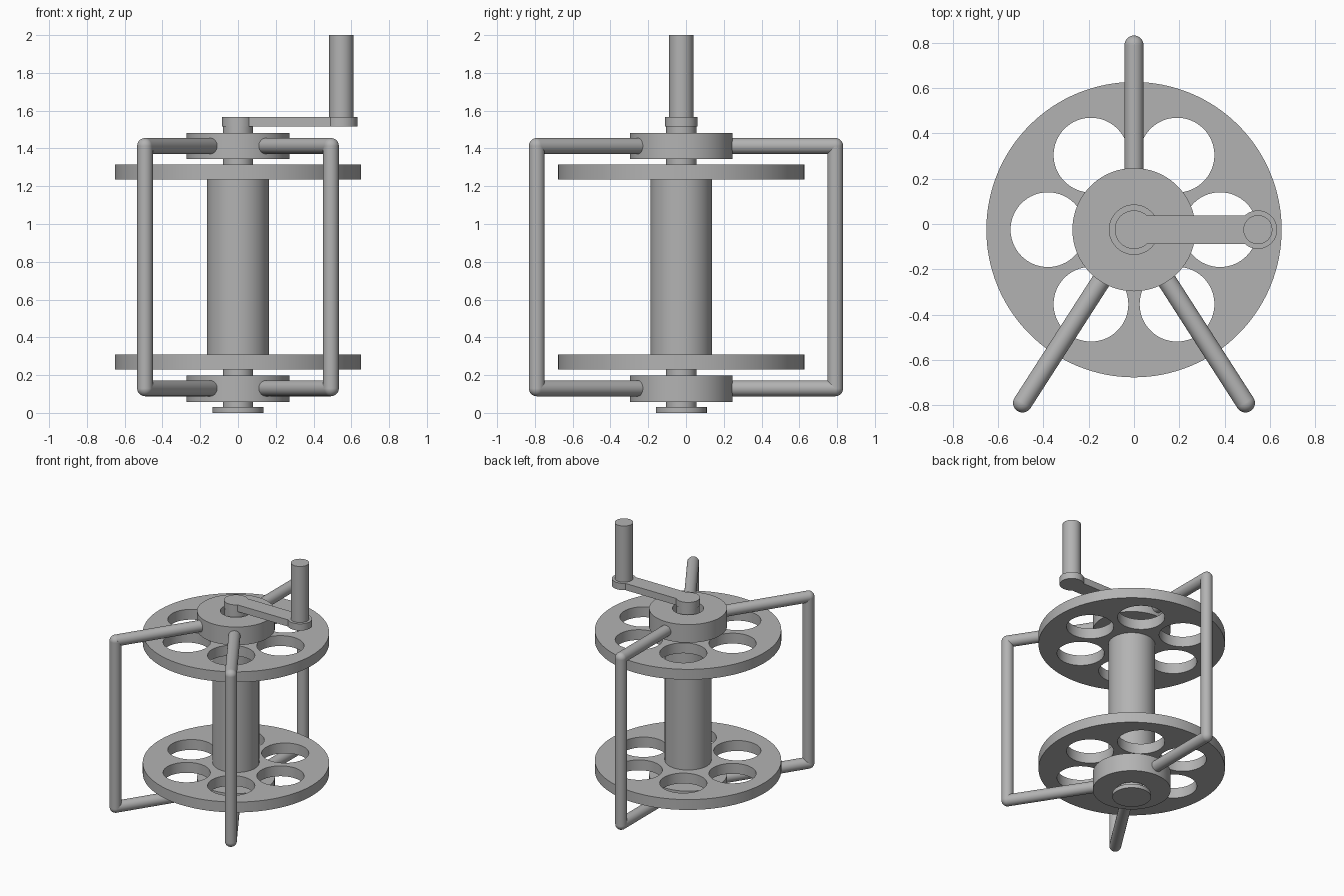
import bpy, bmesh, math
from mathutils import Vector

if "Cube" in bpy.data.objects:
    bpy.data.objects.remove(bpy.data.objects["Cube"])

CY = -0.025          # spindle axis position in y
CRANK_X = 0.547      # handle position in x
ROD_R = 0.042

metal = bpy.data.materials.new("plain grey")
metal.diffuse_color = (0.45, 0.45, 0.45, 1)
metal.use_nodes = True
metal.node_tree.nodes["Principled BSDF"].inputs["Base Color"].default_value = metal.diffuse_color


def finish(name, bm):
    bmesh.ops.recalc_face_normals(bm, faces=bm.faces[:])
    mesh = bpy.data.meshes.new(name)
    bm.to_mesh(mesh)
    bm.free()
    ob = bpy.data.objects.new(name, mesh)
    bpy.context.collection.objects.link(ob)
    mesh.materials.append(metal)
    bpy.ops.object.select_all(action='DESELECT')
    ob.select_set(True)
    bpy.context.view_layer.objects.active = ob
    bpy.ops.object.shade_smooth_by_angle(angle=math.radians(30))
    return ob


def arc(r, x=0, y=CY, a0=0.0, a1=2 * math.pi, n=64):
    """Points on an arc, end point left out."""
    return [(x + r * math.cos(a0 + (a1 - a0) * i / n),
             y + r * math.sin(a0 + (a1 - a0) * i / n)) for i in range(n)]


def plate(name, loops, z0, z1):
    """Upright solid from an outline plus any hole outlines."""
    bm = bmesh.new()
    edges = []
    for pts in loops:
        vs = [bm.verts.new((x, y, z0)) for x, y in pts]
        edges += [bm.edges.new((vs[i - 1], vs[i])) for i in range(len(vs))]
    bmesh.ops.triangle_fill(bm, edges=edges, use_beauty=True, normal=(0, 0, 1))
    top = bmesh.ops.extrude_face_region(bm, geom=bm.faces[:], use_keep_orig=True)
    moved = [g for g in top["geom"] if isinstance(g, bmesh.types.BMVert)]
    bmesh.ops.translate(bm, verts=moved, vec=(0, 0, z1 - z0))
    return finish(name, bm)


def frame_rod(name, path):
    """Round rods between the path points, with ball corners."""
    bm = bmesh.new()
    for a, b in zip(path, path[1:]):
        d = b - a
        mat = d.to_track_quat('Z', 'Y').to_matrix().to_4x4()
        mat.translation = (a + b) / 2
        bmesh.ops.create_cone(bm, cap_ends=True, segments=32, radius1=ROD_R,
                              radius2=ROD_R, depth=d.length, matrix=mat)
    for p in path[1:-1]:
        ball = bmesh.ops.create_uvsphere(bm, u_segments=32, v_segments=16, radius=ROD_R)
        bmesh.ops.translate(bm, verts=ball["verts"], vec=p)
    return finish(name, bm)


# spindle: base cap, shaft and winding core
plate("base_cap", [arc(0.135)], 0, 0.03)
plate("shaft", [arc(0.08)], 0.03, 1.515)
plate("core", [arc(0.163, n=96)], 0.30, 1.24)

# spool flanges, each with six round holes
holes = [arc(0.165, 0.38 * math.cos(k * math.pi / 3),
             CY + 0.38 * math.sin(k * math.pi / 3)) for k in range(6)]
for name, z0, z1 in (("lower_flange", 0.23, 0.31), ("upper_flange", 1.235, 1.315)):
    plate(name, [arc(0.652, n=128)] + holes, z0, z1)

# bearing hubs, bored with clearance around the shaft
for name, z0, z1 in (("lower_hub", 0.058, 0.198), ("upper_hub", 1.343, 1.483)):
    plate(name, [arc(0.272, n=96), arc(0.109)], z0, z1)

# three frame rods joining the hubs
for name, x, y in (("back_rod", 0, 0.79), ("left_rod", -0.492, -0.79),
                   ("right_rod", 0.492, -0.79)):
    out = Vector((x, y - CY, 0))
    start = Vector((0, CY, 0)) + out.normalized() * 0.19
    end = Vector((x, y, 0))
    low, high = Vector((0, 0, 0.13)), Vector((0, 0, 1.413))
    frame_rod(name, [start + low, end + low, end + high, start + high])

# crank arm with a round boss at each end
t = math.asin(0.063 / 0.085)
outline = arc(0.085, 0, CY, t, 2 * math.pi - t, 48)
outline.append((0.085 * math.cos(t), CY - 0.063))
outline += arc(0.085, CRANK_X, CY, -math.pi + t, math.pi - t, 48)
outline.append((CRANK_X - 0.085 * math.cos(t), CY + 0.063))
plate("crank_arm", [outline], 1.515, 1.567)

# upright handle
plate("handle", [arc(0.064, CRANK_X)], 1.56, 2.0)
